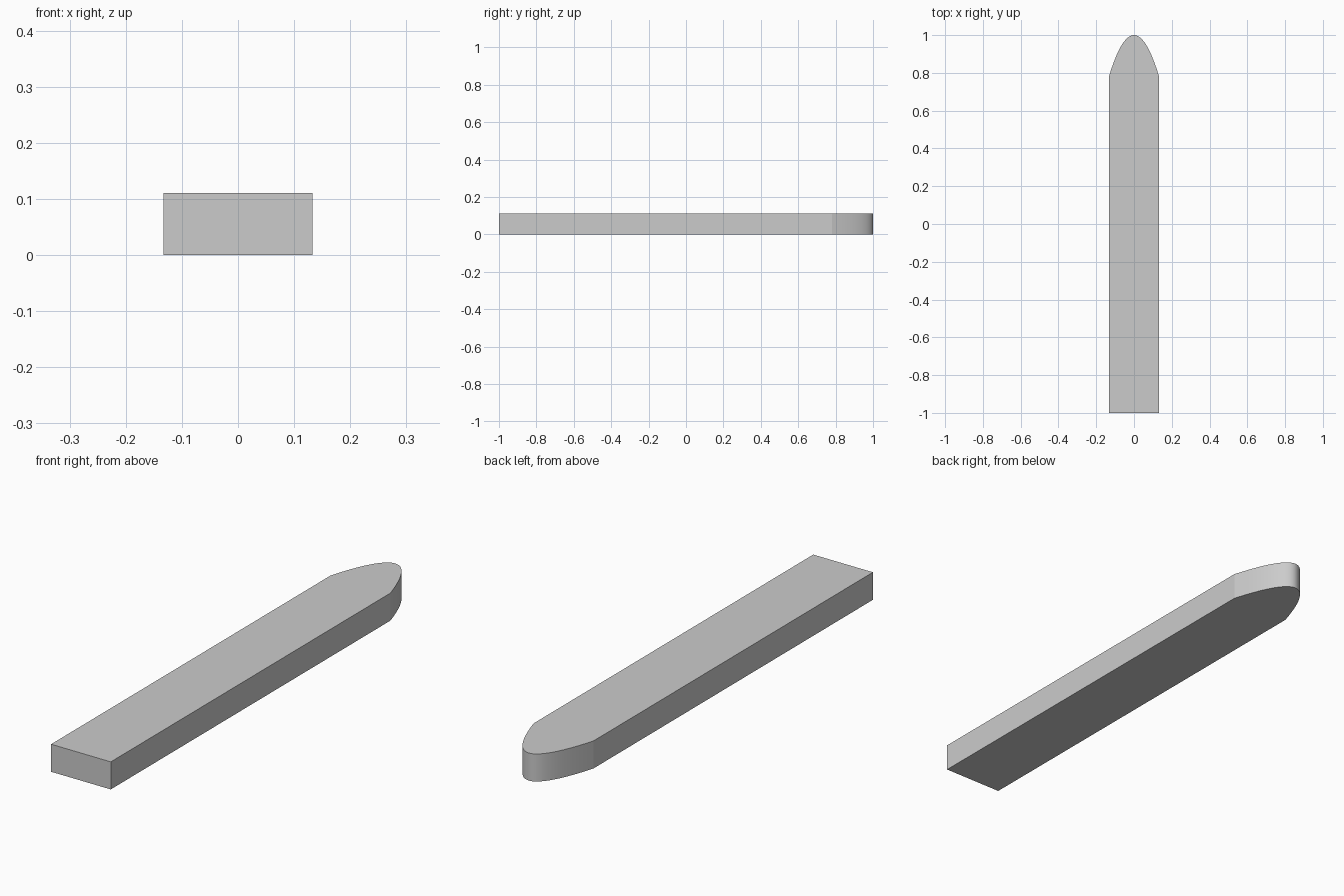
import bpy
import bmesh

if "Cube" in bpy.data.objects:
    bpy.data.objects.remove(bpy.data.objects["Cube"])

HALF_WIDTH = 0.133
HEIGHT = 0.111
SHOULDER = 0.78
STEPS = 48

# Outline: square back end, parabolic nose
outline = [(-HALF_WIDTH, -1.0), (HALF_WIDTH, -1.0)]
for i in range(STEPS + 1):
    u = 1 - 2 * i / STEPS
    outline.append((HALF_WIDTH * u, 1 - (1 - SHOULDER) * u * u))

# Extrude the outline into a solid plank
bm = bmesh.new()
base = bm.faces.new([bm.verts.new((x, y, 0)) for x, y in outline])
top = bmesh.ops.extrude_face_region(bm, geom=[base], use_keep_orig=True)
bmesh.ops.translate(bm, vec=(0, 0, HEIGHT),
                    verts=[g for g in top["geom"] if isinstance(g, bmesh.types.BMVert)])
bmesh.ops.recalc_face_normals(bm, faces=bm.faces)

mesh = bpy.data.meshes.new("pointed_plank")
bm.to_mesh(mesh)
bm.free()
plank = bpy.data.objects.new("pointed_plank", mesh)
bpy.context.collection.objects.link(plank)

# Smooth the nose, keep shoulders and rims sharp
bpy.context.view_layer.objects.active = plank
plank.select_set(True)
bpy.ops.object.shade_smooth_by_angle(angle=0.25)
